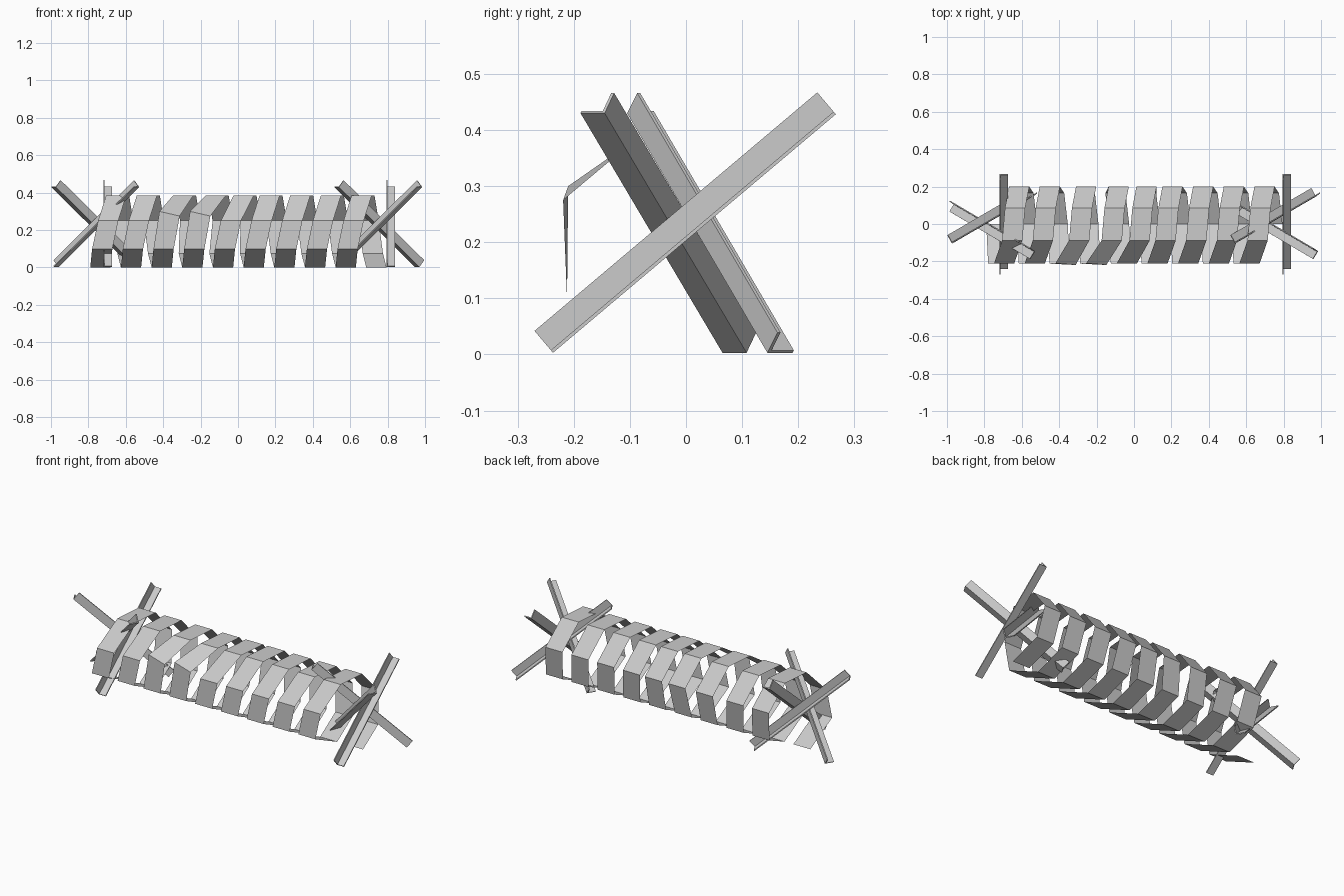
import bpy
from mathutils import Vector

if "Cube" in bpy.data.objects:
    bpy.data.objects.remove(bpy.data.objects["Cube"])


def make_object(name, verts, faces):
    mesh = bpy.data.meshes.new(name)
    mesh.from_pydata(verts, [], faces)
    mesh.update()
    obj = bpy.data.objects.new(name, mesh)
    bpy.context.collection.objects.link(obj)
    return obj


def angle_iron(name, bottom, top, leg_a, leg_b, shift, t=0.12):
    """L-section bar: corner line bottom->top, two legs, t = thickness / leg length."""
    a, b = Vector(leg_a), Vector(leg_b)
    section = [Vector(), a, a + b * t, (a + b) * t, b + a * t, b]
    verts = [Vector(p) + s + Vector((shift, 0, 0))
             for p in (bottom, top) for s in section]
    if a.cross(b).dot(Vector(top) - Vector(bottom)) < 0:
        order = [5, 4, 3, 2, 1, 0]
    else:
        order = [0, 1, 2, 3, 4, 5]
    faces = []
    for i in range(6):
        p, q = order[i], order[(i + 1) % 6]
        faces.append((p, q, q + 6, p + 6))
    # end caps, one quad per leg
    for quad in ((0, 1, 2, 3), (0, 3, 4, 5)):
        quad = quad if order[0] == 0 else quad[::-1]
        faces.append(quad[::-1])
        faces.append(tuple(i + 6 for i in quad))
    return make_object(name, verts, faces)


# Crossed angle-iron stands, the same at both ends
for side, shift in (("right", 0.0), ("left", -1.513)):
    angle_iron(side + "_inward_beam", (0.97, 0.145, 0.003), (0.54, -0.105, 0.43),
               (-0.025, 0.045, 0), (0.0256, 0.018, 0.036), shift)
    angle_iron(side + "_outward_beam", (0.555, 0.108, 0.003), (0.985, -0.145, 0.43),
               (-0.026, -0.043, 0), (-0.026, 0.017, 0.036), shift)
    angle_iron(side + "_cross_beam", (0.795, -0.237, 0.003), (0.795, 0.267, 0.428),
               (0, -0.033, 0.039), (0.045, 0, 0), shift)

# Coiled wire ribbon: one turn as (x advance, y, z), seven corners
TURN = [(0.000, 0.00, 0.000), (0.010, -0.212, 0.098), (0.042, -0.21, 0.25),
        (0.085, -0.088, 0.385), (0.100, 0.085, 0.385), (0.122, 0.20, 0.25),
        (0.145, 0.165, 0.075)]
PITCH, WIDTH, TURNS = 0.164, 0.108, 9
sag = {2: 0.03, 3: 0.04, 4: 0.025}   # uneven spacing of some turns

verts = []
for k in range(TURNS):
    for i, (dx, y, z) in enumerate(TURN):
        x = -0.79 + k * PITCH + dx
        if i in (3, 4, 5):
            x += sag.get(k, 0)
        left, right = Vector((x, y, z)), Vector((x + WIDTH, y, z))
        if i == 2 and k in (2, 3):       # bent front corners
            left.z, right.z, right.y = 0.30, 0.275, -0.219
        verts += [left, right]
x = -0.79 + TURNS * PITCH
verts += [Vector((x, 0, 0)), Vector((x + WIDTH, 0, 0))]
faces = [(2 * i, 2 * i + 1, 2 * i + 3, 2 * i + 2) for i in range(len(verts) // 2 - 1)]
make_object("wire_coil", verts, faces)
